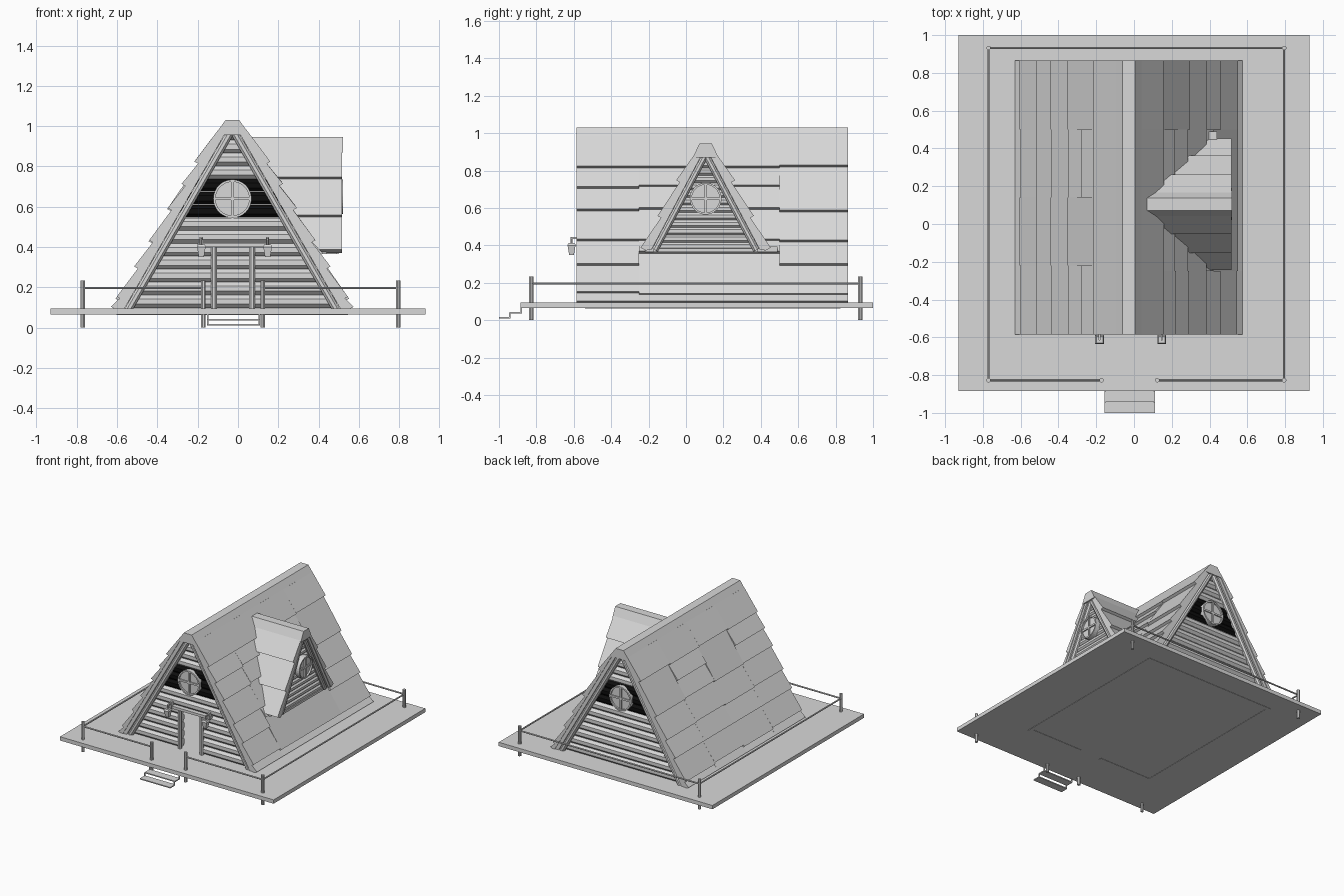
import bpy, bmesh, math
from mathutils import Vector

cube = bpy.data.objects.get("Cube")
if cube:
    bpy.data.objects.remove(cube, do_unlink=True)


def material(name, value):
    m = bpy.data.materials.new(name)
    m.use_nodes = True
    m.diffuse_color = (value, value, value, 1)
    m.node_tree.nodes["Principled BSDF"].inputs["Base Color"].default_value = m.diffuse_color
    return m


grey = material("plain_grey", 0.69)
black = material("black", 0.004)


# Frames turn (across, along, up) into world positions
def world(u, v, z):
    return Vector((u, v, z))


def house(u, v, z):
    return Vector((u - 0.028, v, z))


def dormer(u, v, z):
    return Vector((v, 0.105 + u, z))


class Part:
    def __init__(self, name, frame=world, mat=grey):
        self.name, self.frame, self.mat, self.bm = name, frame, mat, bmesh.new()

    def prism(self, profile, v0, v1):
        """Extrude an (across, up) outline from v0 to v1."""
        a, b = [[self.bm.verts.new(self.frame(u, v, z)) for u, z in profile] for v in (v0, v1)]
        self.bm.faces.new(a)
        self.bm.faces.new(b[::-1])
        for i in range(len(a)):
            j = (i + 1) % len(a)
            self.bm.faces.new((a[i], b[i], b[j], a[j]))

    def box(self, u0, u1, v0, v1, z0, z1):
        self.prism([(u0, z0), (u1, z0), (u1, z1), (u0, z1)], v0, v1)

    def tube(self, p, q, r, r2=None, sides=8):
        p, q = self.frame(*p), self.frame(*q)
        turn = (q - p).to_track_quat('Z', 'Y')
        rings = []
        for c, rad in ((p, r), (q, r if r2 is None else r2)):
            angles = [math.tau * (i + 0.5) / sides for i in range(sides)]
            rings.append([self.bm.verts.new(c + turn @ Vector((rad * math.cos(t), rad * math.sin(t), 0)))
                          for t in angles])
        a, b = rings
        self.bm.faces.new(a)
        self.bm.faces.new(b)
        for i in range(sides):
            j = (i + 1) % sides
            self.bm.faces.new((a[i], a[j], b[j], b[i]))

    def finish(self, clip=False):
        if clip:  # trim away what lies inside the main roof
            bmesh.ops.bisect_plane(self.bm, geom=self.bm.verts[:] + self.bm.edges[:] + self.bm.faces[:],
                                   plane_co=(0.01, 0, 1), plane_no=(1, 0, 0.575), clear_inner=True)
        bmesh.ops.recalc_face_normals(self.bm, faces=self.bm.faces[:])
        mesh = bpy.data.meshes.new(self.name)
        self.bm.to_mesh(mesh)
        self.bm.free()
        mesh.materials.append(self.mat)
        bpy.context.collection.objects.link(bpy.data.objects.new(self.name, mesh))


class Gable:
    """A pitched roof: half width is a at height top, widening by k per unit down."""
    def __init__(self, frame, a, k, top, foot, cap):
        self.frame, self.a, self.k, self.top, self.foot, self.cap = frame, a, k, top, foot, cap

    def half(self, z):
        return self.a + self.k * (self.top - z)

    def peak(self, t):
        return self.top + (self.a - t) / self.k

    def boards(self, part, t, v0, v1):
        """Both roof slabs, cut flat at the cap height."""
        zb, zt = self.foot, self.cap - 0.002
        for s in (-1, 1):
            part.prism([(s * self.half(zb), zb), (s * (self.half(zb) - t), zb),
                        (0, self.peak(t)), (0, zt), (s * self.half(zt), zt)], v0, v1)

    def poles(self, part, t, r, v):
        for s in (-1, 1):
            part.tube((s * (self.half(self.foot) - t), v, self.foot), (0, v, self.peak(t)), r)

    def shingle(self, part, s, z1, z0, v0, v1):
        n = 1 / math.hypot(1, self.k)

        def at(z, d):
            return (s * (self.half(z) + d * n), z + d * n * self.k)
        part.prism([at(z1, -0.005), at(z1, 0.008), at(z0, 0.032), at(z0, -0.005)], v0, v1)

    def column(self, part, s, bottoms, v0, v1):
        z1 = self.top - 0.02
        for z0 in bottoms:
            self.shingle(part, s, z1, z0 - 0.012, v0, v1)
            z1 = z0 + 0.01

    def ridge(self, part, w, v0, v1):
        drop = self.cap - 0.075
        wide = self.half(drop) + 0.012
        part.prism([(-w, self.cap), (w, self.cap), (wide, drop), (-wide, drop)], v0, v1)

    def logs(self, part, v, z, step, r, band=None, door=None):
        while self.half(z) > 0.06:
            w = self.half(z) - 0.03
            if door and z < door[2]:
                spans = [(-w, door[0]), (door[1], w)]
            else:
                spans = [(-w, w)]
            target = band if band and 0.55 < z < 0.73 else part
            for u0, u1 in spans:
                target.tube((u0, v, z), (u1, v, z), r)
            z += step


def round_window(name, frame, v_in, v_out, z, r):
    p = Part(name, frame)
    d = 1 if v_out > v_in else -1
    p.tube((0, v_in, z), (0, v_out - d * 0.012, z), r * 0.9, sides=32)
    for i in range(32):  # round frame
        t, t2 = math.tau * i / 32, math.tau * (i + 1) / 32
        p.prism([(f * r * math.cos(b), z + f * r * math.sin(b))
                 for f, b in ((0.88, t), (1, t), (1, t2), (0.88, t2))], v_in, v_out)
    lo, hi = sorted((v_in, v_out - d * 0.003))
    p.box(-0.007, 0.007, lo, hi, z - r * 0.9, z + r * 0.9)
    p.box(-r * 0.9, r * 0.9, lo, hi, z - 0.007, z + 0.007)
    p.finish()


# Deck and open entry steps
p = Part("deck")
p.box(-0.93, 0.93, -0.885, 1.0, 0.065, 0.095)
p.finish()
p = Part("entry_steps")
for i in range(2):
    y, z = -1 + 0.06 * i, 0.01 + 0.026 * i
    p.box(-0.155, 0.11, y, y + 0.062, z, z + 0.008)
    for x in (-0.155, 0.102):
        p.box(x, x + 0.008, y + 0.054, y + 0.062, z, z + 0.03)
p.finish()

# Railing
corners = [(-0.172, -0.827), (-0.77, -0.827), (-0.77, 0.932),
           (0.795, 0.932), (0.795, -0.827), (0.123, -0.827)]
p = Part("railing")
for x, y in corners:
    p.tube((x, y, 0), (x, y, 0.235), 0.012)
for (x0, y0), (x1, y1) in zip(corners, corners[1:]):
    p.tube((x0, y0, 0.197), (x1, y1, 0.197), 0.006)
p.finish()

# Main roof
FRONT, BACK = -0.585, 0.866
roof = Gable(house, 0.05, 0.575, 1.0, 0.085, 1.03)
p = Part("main_roof_boards", house)
roof.boards(p, 0.035, FRONT + 0.005, BACK - 0.005)
p.finish()
p = Part("main_roof_shingles", house)
rows_a = (0.82, 0.71, 0.59, 0.43, 0.30, 0.15, 0.1)
rows_b = (0.82, 0.72, 0.60, 0.43, 0.365, 0.14, 0.1)
rows_c = (0.825, 0.585, 0.425, 0.30, 0.14, 0.1)
for s, cuts, plan in ((1, (FRONT, -0.25, 0.5, BACK), (rows_a, rows_b, rows_c)),
                      (-1, (FRONT, -0.22, 0.14, 0.5, BACK), (rows_a, rows_c, rows_a, rows_c))):
    for v0, v1, rows in zip(cuts, cuts[1:], plan):
        roof.column(p, s, rows, v0, v1)
p.finish()
p = Part("main_ridge_cap", house)
roof.ridge(p, 0.034, FRONT, BACK)
p.finish()

# End walls, dark log bands, rafter poles and round windows
for name, d, wall in (("front", -1, -0.525), ("back", 1, 0.81)):
    p, band = Part(name + "_log_wall", house), Part(name + "_dark_logs", house, black)
    roof.logs(p, wall, 0.13, 0.064, 0.034, band, (-0.09, 0.1, 0.39) if d < 0 else None)
    p.finish()
    band.finish()
    p = Part(name + "_rafter_poles", house)
    roof.poles(p, 0.058, 0.02, wall + d * 0.032)
    p.finish()
    round_window(name + "_window", house, wall, wall + d * 0.05, 0.64, 0.095)

# Sill beams flush with the underside of the deck
p = Part("sill_beams", house)
for s in (-1, 1):
    p.box(s * 0.56 - 0.014, s * 0.56 + 0.014, -0.54, 0.825, 0.063, 0.09)
p.box(-0.546, 0.546, 0.797, 0.825, 0.063, 0.09)
for u0, u1 in ((-0.546, -0.09), (0.1, 0.546)):
    p.box(u0, u1, -0.54, -0.512, 0.063, 0.09)
p.finish()

# Doorway
p = Part("door_frame")
for x in (-0.12, 0.07):
    p.tube((x, -0.55, 0.09), (x, -0.55, 0.405), 0.016)
p.box(-0.2, 0.16, -0.575, -0.5, 0.4, 0.42)
p.finish()

# Lanterns beside the door
p = Part("lanterns")
for x in (-0.182, 0.147):
    p.box(x - 0.008, x + 0.008, -0.585, -0.55, 0.40, 0.45)
    p.box(x - 0.005, x + 0.005, -0.615, -0.56, 0.434, 0.444)
    p.tube((x, -0.612, 0.405), (x, -0.612, 0.444), 0.005)
    p.tube((x, -0.612, 0.35), (x, -0.612, 0.40), 0.018, 0.03, sides=4)
    p.tube((x, -0.612, 0.40), (x, -0.612, 0.412), 0.033, 0.024, sides=4)
p.finish()

# Side dormer
EDGE, WALL = 0.515, 0.465
top = Gable(dormer, 0.03, 0.53, 0.92, 0.375, 0.945)
p = Part("dormer_roof", dormer)
top.boards(p, 0.028, 0, EDGE - 0.005)
for s in (-1, 1):
    top.column(p, s, (0.745, 0.555, 0.385), 0, EDGE)
top.ridge(p, 0.033, 0, EDGE + 0.005)
p.finish(clip=True)
p = Part("dormer_rafter_poles", dormer)
top.poles(p, 0.048, 0.018, WALL + 0.025)
p.finish()
p = Part("dormer_log_wall", dormer)
top.logs(p, WALL, 0.395, 0.04, 0.023)
p.finish()
p = Part("dormer_sill", dormer)
p.box(-0.28, 0.28, 0.33, 0.49, 0.365, 0.383)
p.box(-0.325, 0.385, 0.38, 0.44, 0.365, 0.395)
p.finish(clip=True)
round_window("dormer_window", dormer, WALL, 0.52, 0.65, 0.085)
